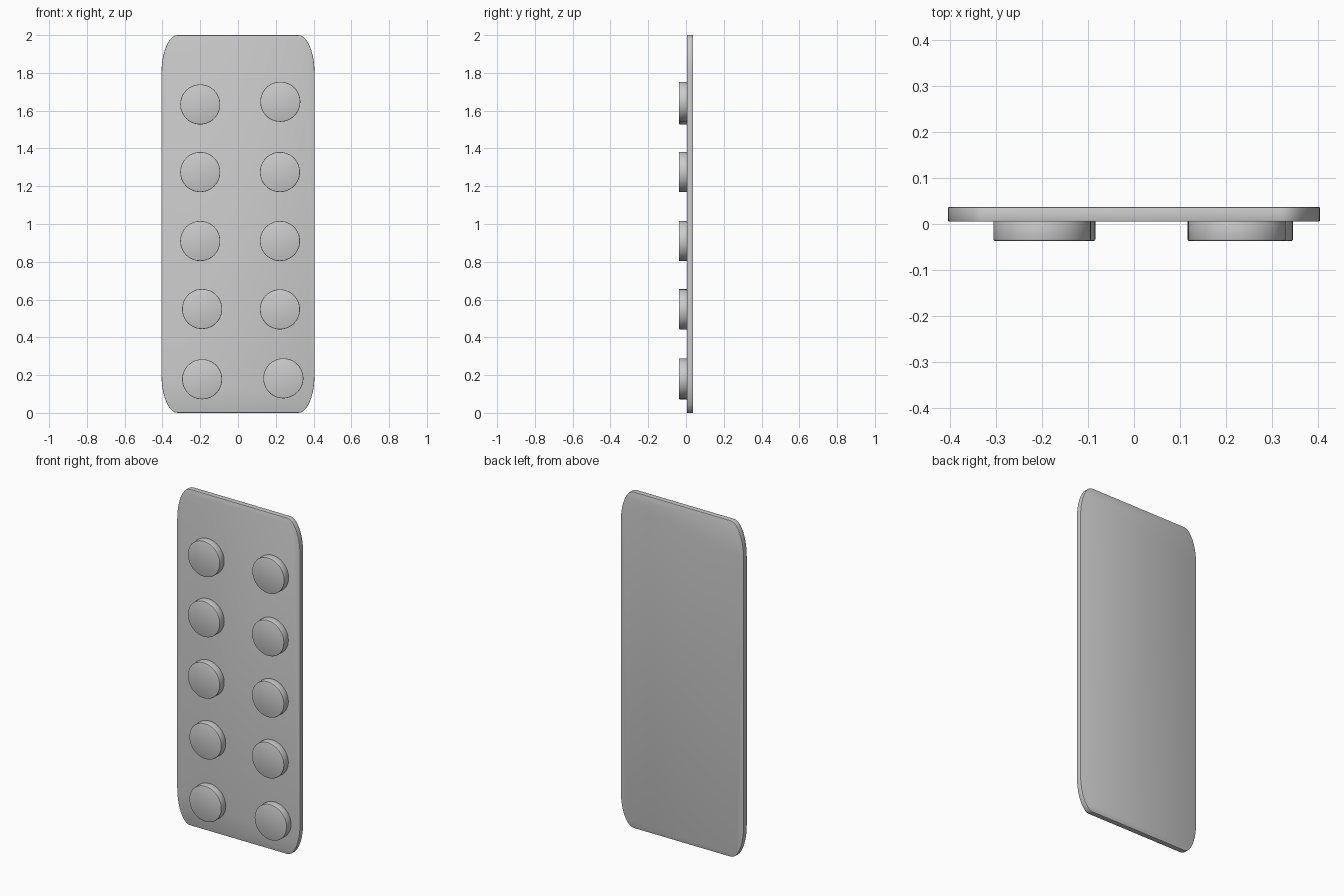
import bpy, bmesh
from math import cos, sin, pi

cube = bpy.data.objects.get("Cube")
if cube:
    bpy.data.objects.remove(cube, do_unlink=True)

grey = bpy.data.materials.new("plain grey")
grey.use_nodes = True
COLOUR = (0.6, 0.6, 0.6, 1)
grey.diffuse_color = COLOUR
grey.node_tree.nodes["Principled BSDF"].inputs["Base Color"].default_value = COLOUR


def slab(name, outline, front, back, bevel):
    """Extrude an x-z outline from front to back along y and round its rims."""
    bm = bmesh.new()
    face = bm.faces.new([bm.verts.new((x, front, z)) for x, z in outline])
    res = bmesh.ops.extrude_face_region(bm, geom=[face], use_keep_orig=True)
    moved = [v for v in res["geom"] if isinstance(v, bmesh.types.BMVert)]
    bmesh.ops.translate(bm, verts=moved, vec=(0, back - front, 0))
    bmesh.ops.recalc_face_normals(bm, faces=bm.faces)
    rims = [e for e in bm.edges
            if abs(e.verts[0].co.y - e.verts[1].co.y) < 1e-5]
    bmesh.ops.bevel(bm, geom=rims, offset=bevel, segments=2,
                    profile=0.5, affect="EDGES")
    mesh = bpy.data.meshes.new(name)
    bm.to_mesh(mesh)
    bm.free()
    mesh.materials.append(grey)
    obj = bpy.data.objects.new(name, mesh)
    bpy.context.collection.objects.link(obj)
    bpy.ops.object.select_all(action="DESELECT")
    obj.select_set(True)
    bpy.context.view_layer.objects.active = obj
    bpy.ops.object.shade_smooth_by_angle(angle=pi / 6)
    return obj


# Backing sheet with tall elliptical corners
HALF_W, RX, RZ, STEPS = 0.405, 0.085, 0.2, 10
sheet = []
for quarter, (sx, sz) in enumerate([(1, 1), (-1, 1), (-1, -1), (1, -1)]):
    for i in range(STEPS + 1):
        a = (quarter + i / STEPS) * pi / 2
        sheet.append((sx * (HALF_W - RX) + RX * cos(a),
                      1 + sz * (1 - RZ) + RZ * sin(a)))
slab("backing_sheet", sheet, 0.005, 0.037, 0.003)

# Round tablets in two slightly uneven columns, bottom to top
columns = {
    "right": [(-0.19, 0.178), (-0.19, 0.55), (-0.2, 0.91), (-0.2, 1.275), (-0.2, 1.633)],
    "left": [(0.24, 0.183), (0.222, 0.548), (0.222, 0.91), (0.222, 1.275), (0.224, 1.647)],
}
RADIUS, SIDES = 0.106, 48
for side, centres in columns.items():
    for row, (cx, cz) in enumerate(centres, 1):
        ring = [(cx + RADIUS * cos(2 * pi * i / SIDES),
                 cz + RADIUS * sin(2 * pi * i / SIDES)) for i in range(SIDES)]
        slab(f"tablet_{side}_{row}", ring, -0.037, 0.01, 0.004)
